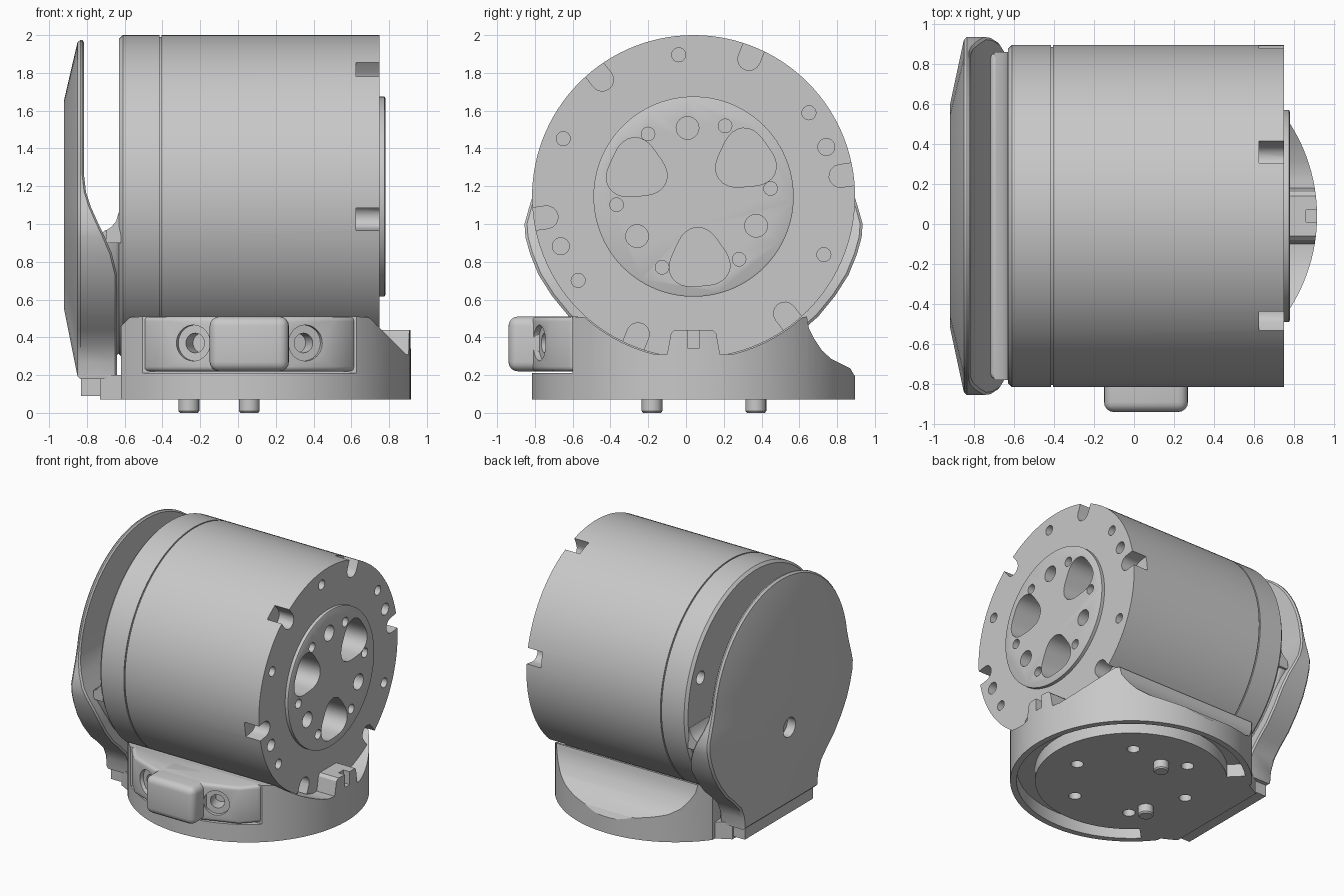
import bpy, bmesh
from math import sin, cos, radians, pi
from mathutils import Vector

if "Cube" in bpy.data.objects:
    bpy.data.objects.remove(bpy.data.objects["Cube"])

grey = bpy.data.materials.new("plain_grey")
grey.use_nodes = True
grey.diffuse_color = (0.58, 0.58, 0.58, 1)
grey.node_tree.nodes["Principled BSDF"].inputs["Base Color"].default_value = (0.58, 0.58, 0.58, 1)

CY, CZ, R = 0.04, 1.145, 0.855      # motor axis and radius
BX = 0.06                           # base centre in x


def finish(bm, name):
    bm.normal_update()
    bmesh.ops.recalc_face_normals(bm, faces=bm.faces)
    if bm.calc_volume(signed=True) < 0:
        bmesh.ops.reverse_faces(bm, faces=bm.faces)
    mesh = bpy.data.meshes.new(name)
    bm.to_mesh(mesh)
    bm.free()
    ob = bpy.data.objects.new(name, mesh)
    bpy.context.scene.collection.objects.link(ob)
    mesh.materials.append(grey)
    return ob


def bridge(bm, rings):
    """Join matching rings of vertices with quads."""
    n = len(rings[0])
    for r0, r1 in zip(rings, rings[1:]):
        for i in range(n):
            j = (i + 1) % n
            bm.faces.new((r0[i], r0[j], r1[j], r1[i]))


def prism(bm, outline, place, *depths):
    """Sweep an outline through depths; place(u, v, depth) gives the 3D point."""
    rings = [[bm.verts.new(place(u, v, d)) for u, v in outline] for d in depths]
    bridge(bm, rings)
    bm.faces.new(rings[0][::-1])
    bm.faces.new(rings[-1])


def along_x(u, v, d):
    return (d, u, v)


def along_z(u, v, d):
    return (u, v, d)


def circle(seg):
    return [(cos(2 * pi * k / seg), sin(2 * pi * k / seg)) for k in range(seg)]


def rod(bm, start, end, r, seg=24, r2=None):
    """Round bar between two points."""
    start, end = Vector(start), Vector(end)
    axis = end - start
    side = axis.orthogonal().normalized()
    up = axis.normalized().cross(side)
    stops = (start, r), (end, r if r2 is None else r2)

    def place(u, v, d):
        c, rad = stops[d]
        return c + (side * u + up * v) * rad
    prism(bm, circle(seg), place, 0, 1)


def polar(r, deg):
    return CY + r * cos(radians(deg)), CZ + r * sin(radians(deg))


def select(ob):
    bpy.ops.object.select_all(action='DESELECT')
    bpy.context.view_layer.objects.active = ob
    ob.select_set(True)


def apply(ob, kind, **settings):
    mod = ob.modifiers.new(kind.lower(), kind)
    for key, value in settings.items():
        setattr(mod, key, value)
    select(ob)
    bpy.ops.object.modifier_apply(modifier=mod.name)


def boolean(ob, bm_cutter, operation='DIFFERENCE'):
    cutter = finish(bm_cutter, "cutter")
    cutter.hide_render = True
    apply(ob, 'BOOLEAN', operation=operation, solver='EXACT', object=cutter)
    bpy.data.objects.remove(cutter)


def smooth(ob):
    select(ob)
    bpy.ops.object.shade_smooth_by_angle(angle=radians(30))


# Motor body: turned profile with a seam groove and a raised end disc
profile = [(-0.63, 0.835), (-0.61, R), (-0.415, R), (-0.415, R - 0.01), (-0.405, R - 0.01),
           (-0.405, R), (0.75, R), (0.75, 0.53), (0.775, 0.53), (0.78, 0.52)]
bm = bmesh.new()
prism(bm, circle(120), lambda u, v, d: (d[0], CY + d[1] * u, CZ + d[1] * v), *profile)
body = finish(bm, "motor_body")

# Screw holes, rim notches and pockets in the end face
cut = bmesh.new()


def end_hole(r, deg, size, depth):
    y, z = polar(r, deg)
    rod(cut, (0.8, y, z), (0.78 - depth, y, z), size)


for k in range(6):
    end_hole(0.755, 36 + 60 * k, 0.037, 0.15)
    end_hole(0.41, 6 + 60 * k, 0.036, 0.12)
    a = radians(8 + 60 * k)
    slot = [(0.785 + 0.06 * cos(t * pi / 8), 0.06 * sin(t * pi / 8)) for t in range(4, 13)]
    slot += [(0.95, -0.06), (0.95, 0.06)]
    prism(cut, [(CY + u * cos(a) - v * sin(a), CZ + u * sin(a) + v * cos(a)) for u, v in slot],
          along_x, 0.625, 0.8)
for k in range(2):
    end_hole(0.75, 20.5 + 180 * k, 0.045, 0.2)
for k in range(3):
    end_hole(0.365, 95 + 120 * k, 0.06, 0.2)
    turn = 35 + 120 * k
    y, z = polar(0.335, turn)
    blob = []
    for t in range(0, 360, 10):
        r = 0.155 - 0.016 * cos(radians(3 * t))
        blob.append((y + r * cos(radians(t + turn)), z + r * sin(radians(t + turn))))
    prism(cut, blob, along_x, 0.45, 0.8)
rod(cut, (-0.7, 0.72, 1.4), (-0.5, 0.72, 1.4), 0.05)
boolean(body, cut)
smooth(body)

# Neck: lower half disc joining body and cover
bm = bmesh.new()
prism(bm, [polar(0.84, d) for d in range(192, 349, 4)], along_x, -0.72, -0.62)
neck = finish(bm, "neck")
apply(neck, 'BEVEL', width=0.03, segments=3, limit_method='ANGLE', angle_limit=radians(40))
smooth(neck)

# Flare easing the neck into the rear face of the body
bm = bmesh.new()
flare = [(-0.62, 0.9), (-0.7, 0.9), (-0.7, 0.965), (-0.67, 0.985), (-0.645, 1.015),
         (-0.632, 1.06), (-0.62, 1.06)]
prism(bm, flare, lambda u, v, d: (u, d, v), CY - 0.82, CY + 0.82)
smooth(finish(bm, "neck_flare"))

# End cover: domed plate whose lower half thickens around the body
half = [(0.45, 0.18), (0.46, 0.27), (0.5, 0.36), (0.58, 0.44), (0.66, 0.51), (0.75, 0.62),
        (0.82, 0.73), (0.865, 0.84), (0.89, 0.93), (0.895, 1.0), (0.87, 1.09), (0.845, 1.17)]
half += [(0.83 * cos(radians(d)), CZ + 0.83 * sin(radians(d))) for d in range(8, 90, 5)]
outline = half + [(-w, z) for w, z in reversed(half)]


def inner_x(z):
    t = min(1, max(0, (1.25 - z) / 0.55))
    return -0.815 + 0.175 * t * t * (3 - 2 * t)


bm = bmesh.new()
layers = [(0.62, lambda z: -0.92), (0.985, lambda z: -0.85), (1, lambda z: -0.835),
          (1, lambda z: inner_x(z) - 0.01), (0.985, inner_x)]
rings = [[bm.verts.new((fx(z), CY + s * w, CZ + s * (z - CZ))) for w, z in outline]
         for s, fx in layers]
n = len(outline)
bridge(bm, rings)
for ring in (rings[0], rings[-1]):
    for i in range(n // 2 - 1):
        bm.faces.new((ring[i], ring[i + 1], ring[n - 2 - i], ring[n - 1 - i]))
cover = finish(bm, "end_cover")
cut = bmesh.new()
rod(cut, (-0.95, CY, 0.83), (-0.85, CY, 0.83), 0.075)
boolean(cover, cut)
smooth(cover)

# Base: saddle profile clipped to a round footprint
saddle = [polar(0.86, d) for d in range(228, 260, 4)]
saddle += [(-0.1, 0.31), (-0.08, 0.42), (-0.06, 0.44), (0.14, 0.44), (0.16, 0.42), (0.18, 0.31)]
saddle += [polar(0.86, d) for d in range(284, 315, 4)]
section = [(-0.95, 0.07), (-0.95, 0.21), (-0.6, 0.21), (-0.6, 0.51)] + saddle
section += [(0.64, 0.51), (0.65, 0.45), (0.68, 0.39), (0.72, 0.33), (0.77, 0.285),
            (0.83, 0.255), (0.87, 0.235), (0.89, 0.2), (0.95, 0.15), (0.95, 0.07)]
bm = bmesh.new()
prism(bm, section, along_x, -0.62, 1.0)
base = finish(bm, "saddle_base")
cut = bmesh.new()
rod(cut, (BX, CY, 0), (BX, CY, 1), R, 120)
boolean(base, cut, 'INTERSECT')

# Underside groove, mounting holes and end slot
cut = bmesh.new()
arc = [radians(d) for d in range(-135, 136, 5)]
groove = [(BX + 0.81 * cos(a), CY + 0.81 * sin(a)) for a in arc]
groove += [(BX + 0.68 * cos(a), CY + 0.68 * sin(a)) for a in reversed(arc)]
prism(cut, groove, along_z, 0, 0.17)
for k in range(6):
    a = radians(60 * k - 8)
    x, y = BX + 0.45 * cos(a), CY + 0.45 * sin(a)
    rod(cut, (x, y, 0), (x, y, 0.15), 0.045)
prism(cut, [(0.01, 0.34), (0.07, 0.34), (0.07, 0.5), (0.01, 0.5)], along_x, 0.86, 1)
boolean(base, cut)
smooth(base)

# Stepped foot under the cover
bm = bmesh.new()
prism(bm, [(-0.73, CY - 0.43), (-0.6, CY - 0.5), (-0.6, CY + 0.5), (-0.73, CY + 0.43)],
      along_z, 0.07, 0.2)
prism(bm, [(-0.83, CY - 0.42), (-0.72, CY - 0.42), (-0.72, CY + 0.42), (-0.83, CY + 0.42)],
      along_z, 0.09, 0.19)
finish(bm, "cover_foot")

# Locating pins
bm = bmesh.new()
for x, y in ((-0.26, -0.18), (0.06, 0.37)):
    rod(bm, (x, y, 0.1), (x, y, 0.01), 0.055)
    rod(bm, (x, y, 0.01), (x, y, 0), 0.055, 24, 0.047)
smooth(finish(bm, "locating_pins"))

# Front screw panel with angled wings and counterbored holes
bm = bmesh.new()
wing = [(0.56, -0.55), (0.56, -0.6), (0.45, -0.72), (0.19, -0.815)]
prism(bm, [(BX + u, v) for u, v in wing] + [(BX - u, v) for u, v in reversed(wing)],
      along_z, 0.22, 0.51)
panel = finish(bm, "front_panel")
apply(panel, 'BEVEL', width=0.03, segments=3, limit_method='ANGLE', angle_limit=radians(40))
for radius, depth in ((0.095, 0.03), (0.052, 0.14)):
    cut = bmesh.new()
    for side in (-1, 1):
        seat = Vector((BX + side * 0.297, -0.776, 0.37))
        out = Vector((side * sin(radians(20)), -cos(radians(20)), 0))
        rod(cut, seat + out * 0.1, seat - out * depth, radius, 32)
    boolean(panel, cut)
smooth(panel)

# Connector block
bm = bmesh.new()
prism(bm, [(-0.15, -0.94), (0.27, -0.94), (0.27, -0.6), (-0.15, -0.6)], along_z, 0.22, 0.51)
block = finish(bm, "connector_block")
apply(block, 'BEVEL', width=0.05, segments=4)
smooth(block)
